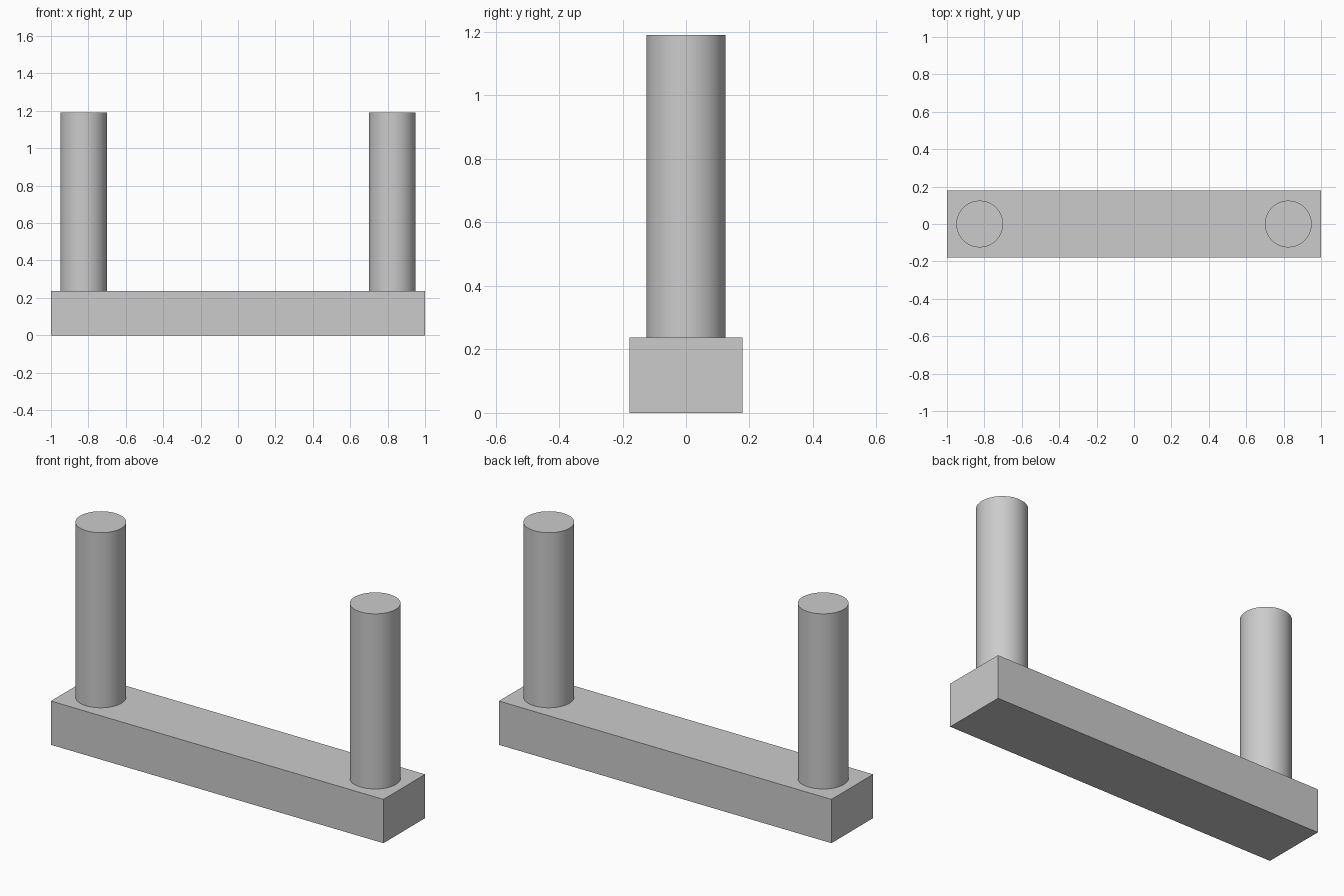
import bpy, math

cube = bpy.data.objects.get("Cube")
if cube:
    bpy.data.objects.remove(cube, do_unlink=True)

# Single plain grey
GREY = (0.6, 0.6, 0.6, 1)
grey = bpy.data.materials.new("light_grey")
grey.use_nodes = True
grey.diffuse_color = GREY
grey.node_tree.nodes["Principled BSDF"].inputs["Base Color"].default_value = GREY

BASE_HEIGHT, BASE_DEPTH, TOP = 0.238, 0.357, 1.19
POST_X, POST_RADIUS = 0.825, 0.125

# Base bar
bpy.ops.mesh.primitive_cube_add(size=1, location=(0, 0, BASE_HEIGHT / 2))
base = bpy.context.object
base.name = "base_bar"
base.scale = (2, BASE_DEPTH, BASE_HEIGHT)
bpy.ops.object.transform_apply(location=False, rotation=False, scale=True)
base.data.materials.append(grey)

# Upright round posts standing on both ends of the bar
for name, side in (("left_post", 1), ("right_post", -1)):
    bpy.ops.mesh.primitive_cylinder_add(
        vertices=64, radius=POST_RADIUS, depth=TOP - BASE_HEIGHT,
        location=(side * POST_X, 0, (TOP + BASE_HEIGHT) / 2))
    post = bpy.context.object
    post.name = name
    post.data.materials.append(grey)
    bpy.ops.object.shade_smooth_by_angle(angle=math.radians(30))
